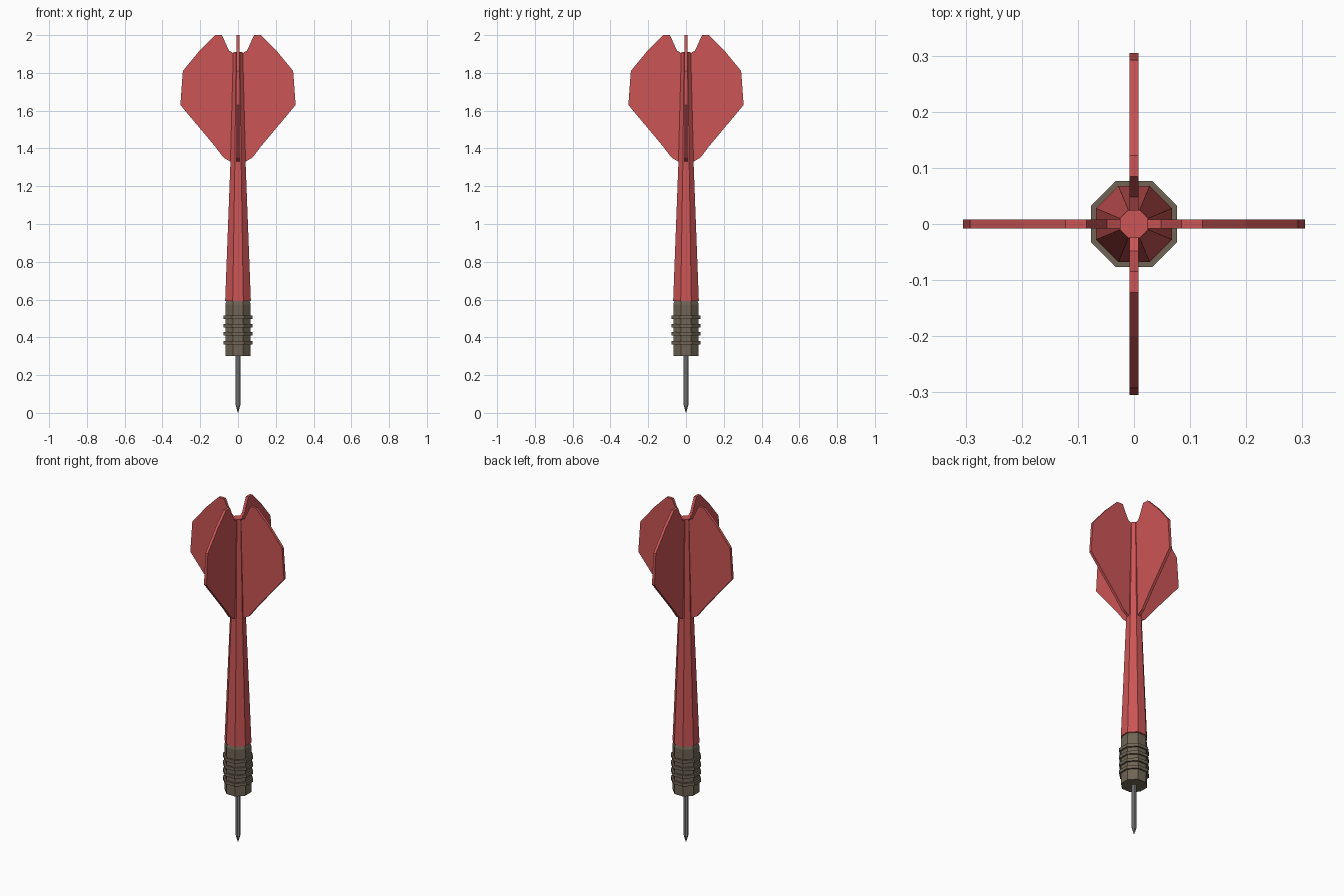
import bpy, bmesh
from math import pi, cos, sin

if "Cube" in bpy.data.objects:
    bpy.data.objects.remove(bpy.data.objects["Cube"])


def material(name, color):
    m = bpy.data.materials.new(name)
    m.diffuse_color = (*color, 1)
    m.use_nodes = True
    m.node_tree.nodes["Principled BSDF"].inputs["Base Color"].default_value = m.diffuse_color
    return m


RED = material("red", (0.60, 0.09, 0.09))
BRASS = material("dark_brass", (0.16, 0.13, 0.09))
STEEL = material("steel", (0.25, 0.25, 0.26))
SIDES = 8


def finish(name, bm, mat):
    bmesh.ops.recalc_face_normals(bm, faces=bm.faces)
    me = bpy.data.meshes.new(name)
    bm.to_mesh(me)
    bm.free()
    me.materials.append(mat)
    ob = bpy.data.objects.new(name, me)
    bpy.context.collection.objects.link(ob)
    return ob


def lathe(name, profile, mat):
    """Octagonal turning; profile holds (half width across flats, z)."""
    bm = bmesh.new()
    rings = []
    for half, z in profile:
        r = half / cos(pi / SIDES)
        rings.append([bm.verts.new((r * cos((i + 0.5) * 2 * pi / SIDES),
                                    r * sin((i + 0.5) * 2 * pi / SIDES), z))
                      for i in range(SIDES)])
    for a, b in zip(rings, rings[1:]):
        for i in range(SIDES):
            j = (i + 1) % SIDES
            bm.faces.new((a[i], a[j], b[j], b[i]))
    bm.faces.new(rings[0])
    bm.faces.new(rings[-1])
    return finish(name, bm, mat)


def fin(name, outline, thickness, angle):
    """Flat plate from an (r, z) outline, turned about the z axis."""
    bm = bmesh.new()
    face = bm.faces.new([bm.verts.new((r, -thickness / 2, z)) for r, z in outline])
    ext = bmesh.ops.extrude_face_region(bm, geom=[face])
    verts = [v for v in ext["geom"] if isinstance(v, bmesh.types.BMVert)]
    bmesh.ops.translate(bm, verts=verts, vec=(0, thickness, 0))
    ob = finish(name, bm, RED)
    ob.rotation_euler.z = angle


# Steel point
lathe("point", [(0.001, 0.0), (0.012, 0.04), (0.012, 0.31)], STEEL)

# Grip barrel with four raised ribs
barrel = [(0.067, 0.30)]
for z in (0.372, 0.418, 0.462, 0.507):
    barrel += [(0.067, z - 0.009), (0.077, z - 0.009),
               (0.077, z + 0.009), (0.067, z + 0.009)]
barrel += [(0.067, 0.575), (0.060, 0.595)]
lathe("barrel", barrel, BRASS)

# Tapered shaft
lathe("shaft", [(0.068, 0.592), (0.040, 1.33), (0.025, 1.91)], RED)

# Four flight fins
FIN = [(0.0, 1.33), (0.040, 1.33), (0.077, 1.352), (0.125, 1.415), (0.305, 1.63),
       (0.292, 1.81), (0.20, 1.922), (0.122, 2.0), (0.085, 2.0),
       (0.048, 1.918), (0.025, 1.905), (0.0, 1.905)]
for k in range(4):
    fin(f"flight_fin_{k + 1}", FIN, 0.016, k * pi / 2)
